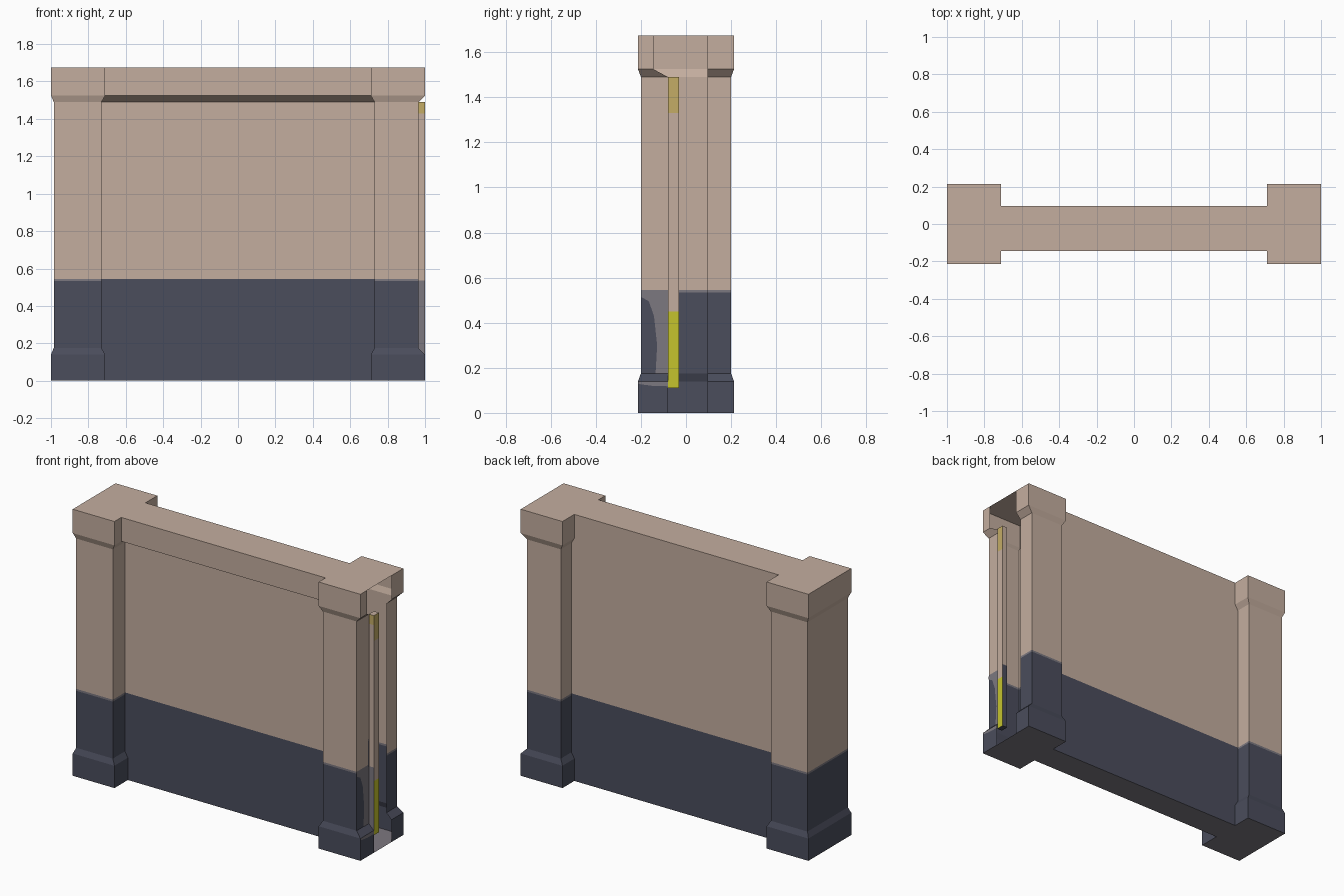
import bpy, bmesh

if "Cube" in bpy.data.objects:
    bpy.data.objects.remove(bpy.data.objects["Cube"])

def material(name, rgb):
    m = bpy.data.materials.new(name)
    m.diffuse_color = (*rgb, 1)
    m.use_nodes = True
    m.node_tree.nodes["Principled BSDF"].inputs["Base Color"].default_value = m.diffuse_color
    return m

MATS = [material("tan_plaster", (0.552, 0.423, 0.347)),
        material("slate_paint", (0.069, 0.074, 0.107)),
        material("worn_grey", (0.202, 0.188, 0.215)),
        material("yellow_trim", (0.558, 0.552, 0.027)),
        material("mustard_trim", (0.552, 0.413, 0.133))]
TAN, SLATE, GREY, YELLOW, MUSTARD = range(5)

def finish(bm, name):
    me = bpy.data.meshes.new(name)
    bm.to_mesh(me)
    bm.free()
    for m in MATS:
        me.materials.append(m)
    ob = bpy.data.objects.new(name, me)
    bpy.context.collection.objects.link(ob)

# Plan outline of the wall with a pillar at each end; the right end stays open
BACK = 0.095
def outline(wide, wall_front):
    left, right = (-1, 1) if wide else (-0.985, 0.965)
    inner, yp = (0.71, 0.213) if wide else (0.73, 0.2)
    return [(right, BACK), (right, yp), (inner, yp), (inner, BACK),
            (-inner, BACK), (-inner, yp), (left, yp), (left, -yp),
            (-inner, -yp), (-inner, wall_front), (inner, wall_front),
            (inner, -yp), (right, -yp), (right, wall_front)]

# Height levels: base, chamfer, painted dado, shaft, soffit, cap
LEVELS = [(0, True, -0.08), (0.14, True, -0.08), (0.175, False, -0.08),
          (0.533, False, -0.08), (0.545, False, -0.08), (1.49, False, -0.08),
          (1.525, True, -0.145), (1.675, True, -0.145)]
WALL_SIDES = (3, 9)  # outline segments that belong to the wall panel

bm = bmesh.new()
rings = [[bm.verts.new((x, y, z)) for x, y in outline(w, f)] for z, w, f in LEVELS]
for k, (lo, hi) in enumerate(zip(rings, rings[1:])):
    for i in range(len(lo) - 1):
        f = bm.faces.new((lo[i], hi[i], hi[i + 1], lo[i + 1]))
        f.normal_update()
        if k < 3:
            f.material_index = SLATE
        elif k == 3:
            f.material_index = SLATE if i in WALL_SIDES else GREY
bottom = bm.faces.new(rings[0])
bottom.material_index = GREY
bm.faces.new(rings[-1][::-1])
bmesh.ops.recalc_face_normals(bm, faces=bm.faces)
top = max(bm.faces, key=lambda f: f.calc_center_median().z)
if top.normal.z < 0:
    bmesh.ops.reverse_faces(bm, faces=bm.faces)
finish(bm, "wall_with_pillars")

# Upright trim strip standing in the open end
bm = bmesh.new()
bmesh.ops.create_cube(bm, size=1)
for v in bm.verts:
    v.co.x = 1.0 if v.co.x > 0 else 0.965
    v.co.y = -0.03 if v.co.y > 0 else -0.079
    v.co.z = 1.49 if v.co.z > 0 else 0.11
for z in (0.45, 0.535, 1.33, 1.43):
    bmesh.ops.bisect_plane(bm, geom=bm.verts[:] + bm.edges[:] + bm.faces[:],
                           plane_co=(0, 0, z), plane_no=(0, 0, 1))
bmesh.ops.recalc_face_normals(bm, faces=bm.faces)
for f in bm.faces:
    z, n = f.calc_center_median().z, f.normal
    if n.x > 0.5:
        f.material_index = YELLOW if z < 0.45 else MUSTARD if z > 1.33 else TAN
    elif n.y < -0.5:
        f.material_index = GREY if z < 0.535 else MUSTARD if z > 1.43 else TAN
    else:
        f.material_index = SLATE if z < 0.535 else TAN
finish(bm, "end_trim_strip")

# Worn paint patches on the right end faces
def patch(name, x, points):
    bm = bmesh.new()
    f = bm.faces.new([bm.verts.new((x, y, z)) for y, z in points])
    f.normal_update()
    if f.normal.x < 0:
        f.normal_flip()
    f.material_index = GREY
    finish(bm, name)

patch("shaft_worn_patch", 0.967,
      [(-0.2, 0.535), (-0.2, 0.515), (-0.165, 0.495), (-0.142, 0.43),
       (-0.128, 0.3), (-0.135, 0.175), (-0.08, 0.175), (-0.08, 0.535)])
patch("base_worn_patch", 1.001,
      [(-0.21, 0.14), (-0.21, 0.128), (-0.15, 0.12), (-0.08, 0.118), (-0.08, 0.14)])
